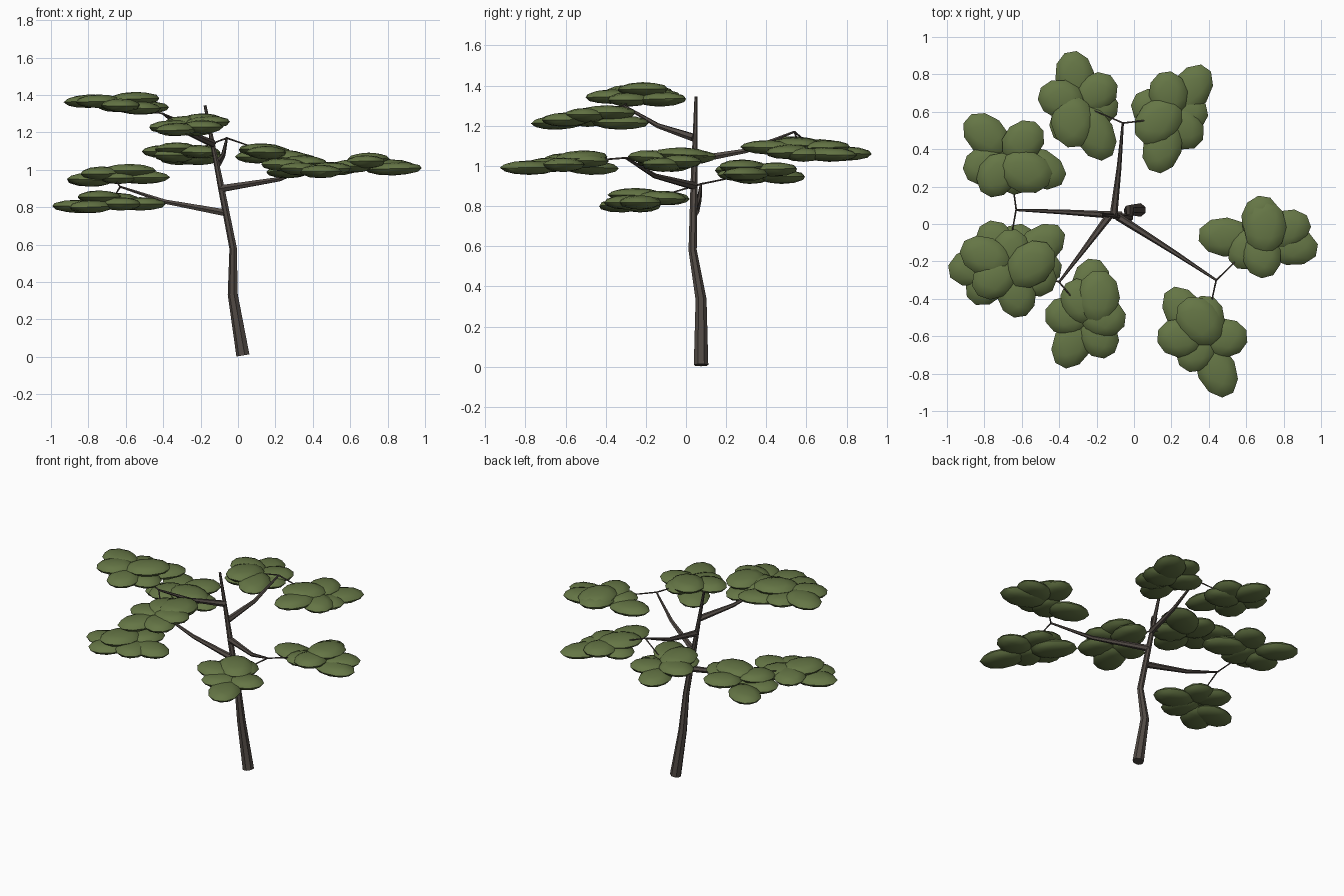
import bpy, bmesh, math, random
from mathutils import Vector, Matrix

if "Cube" in bpy.data.objects:
    bpy.data.objects.remove(bpy.data.objects["Cube"])

random.seed(4)


def material(name, color):
    m = bpy.data.materials.new(name)
    m.diffuse_color = (*color, 1)
    m.use_nodes = True
    m.node_tree.nodes["Principled BSDF"].inputs["Base Color"].default_value = m.diffuse_color
    return m


BARK = material("bark", (0.085, 0.07, 0.06))
LEAF = material("foliage", (0.13, 0.18, 0.06))


def finish(bm, name, mat, angle):
    bmesh.ops.recalc_face_normals(bm, faces=bm.faces)
    me = bpy.data.meshes.new(name)
    bm.to_mesh(me)
    bm.free()
    me.materials.append(mat)
    ob = bpy.data.objects.new(name, me)
    bpy.context.collection.objects.link(ob)
    bpy.ops.object.select_all(action='DESELECT')
    ob.select_set(True)
    bpy.context.view_layer.objects.active = ob
    bpy.ops.object.shade_smooth_by_angle(angle=math.radians(angle))
    return ob


def limb(name, points, radii, sides):
    """Tapered faceted tube through the points."""
    bm = bmesh.new()
    pts = [Vector(p) for p in points]
    rings = []
    for i, (p, r) in enumerate(zip(pts, radii)):
        d = (pts[min(i + 1, len(pts) - 1)] - pts[max(i - 1, 0)]).normalized()
        ref = Vector((0, 1, 0)) if abs(d.z) > 0.8 else Vector((0, 0, 1))
        u = d.cross(ref).normalized()
        v = d.cross(u)
        rings.append([bm.verts.new(p + r * (u * math.cos(a) + v * math.sin(a)))
                      for a in (2 * math.pi * k / sides for k in range(sides))])
    for a, b in zip(rings, rings[1:]):
        for k in range(sides):
            j = (k + 1) % sides
            bm.faces.new((a[k], a[j], b[j], b[k]))
    bm.faces.new(rings[0])
    bm.faces.new(rings[-1])
    return finish(bm, name, BARK, 30)


def blob(bm, centre, length, width, height, angle):
    """One flattened leaf pad pointing along the angle."""
    m = (Matrix.Translation(centre) @ Matrix.Rotation(angle, 4, 'Z')
         @ Matrix.Rotation(random.uniform(-0.05, 0.05), 4, 'Y')
         @ Matrix.Diagonal((length, width, height, 1)))
    bmesh.ops.create_icosphere(bm, subdivisions=2, radius=1, matrix=m)


def leaf_cluster(name, centre, tips, top):
    """Pads reaching out to (angle, reach) tips, plus one pad on top."""
    bm = bmesh.new()
    c = Vector(centre)
    for i, (deg, reach) in enumerate(tips):
        a = math.radians(deg)
        half = max(0.125, reach * 0.47)
        off = Vector((math.cos(a), math.sin(a), 0)) * (reach - half)
        off.z = (-0.024, 0.012, -0.01)[i % 3]
        blob(bm, c + off, half, 0.105, 0.036, a)
    blob(bm, c + Vector((*top, 0.026)), 0.145, 0.115, 0.036,
         math.atan2(top[1], top[0]) + 0.5)
    return finish(bm, name, LEAF, 35)


# Bent trunk
limb("trunk", [(0.028, 0.075, 0.008), (-0.027, 0.075, 0.335), (-0.025, 0.033, 0.58),
               (-0.09, 0.04, 0.91), (-0.176, 0.05, 1.345)],
     [0.037, 0.028, 0.021, 0.018, 0.008], 7)

# Branches: points from trunk to fork, each with two leaf clusters
branches = {
    "right": [(-0.088, 0.04, 0.90), (0.22, -0.155, 0.95), (0.44, -0.30, 1.04)],
    "front": [(-0.135, 0.04, 1.14), (-0.27, -0.14, 1.20), (-0.40, -0.31, 1.30)],
    "left": [(-0.065, 0.045, 0.77), (-0.39, 0.065, 0.83), (-0.63, 0.075, 0.91)],
    "back": [(-0.11, 0.04, 1.03), (-0.08, 0.30, 1.075), (-0.06, 0.54, 1.17)],
}
clusters = [
    ("right", (0.66, -0.085, 1.03), [(350, .33), (81, .24), (20, .30), (175, .32), (285, .21), (225, .19)], (.04, .07)),
    ("right", (0.37, -0.62, 1.015), [(124, .33), (85, .24), (5, .24), (294, .33), (175, .25), (237, .19)], (-.02, .10)),
    ("front", (-0.65, -0.235, 1.355), [(38, .34), (157, .30), (279, .27), (338, .25), (211, .24), (93, .21)], (.10, .02)),
    ("front", (-0.25, -0.49, 1.24), [(83, .31), (115, .21), (180, .23), (242, .31), (353, .21), (299, .25)], (.06, .10)),
    ("left", (-0.67, 0.37, 0.97), [(139, .30), (43, .23), (336, .33), (204, .26), (240, .25), (286, .22)], (.09, -.09)),
    ("left", (-0.68, -0.20, 0.828), [(190, .32), (120, .24), (350, .30), (228, .29), (60, .22), (300, .23)], (-.06, -.05)),
    ("back", (-0.29, 0.64, 1.085), [(100, .29), (165, .23), (35, .23), (353, .21), (297, .33), (240, .23)], (-.04, -.09)),
    ("back", (0.20, 0.57, 1.08), [(55, .33), (98, .25), (155, .23), (12, .20), (253, .31), (316, .21)], (-.07, -.02)),
]
for key, path in branches.items():
    limb(key + "_branch", path, [0.021, 0.013, 0.006], 6)

# Twigs and foliage pads
for i, (key, centre, tips, top) in enumerate(clusters):
    side = "ab"[i % 2]
    limb(f"{key}_twig_{side}", [branches[key][-1], centre], [0.005, 0.003], 5)
    leaf_cluster(f"{key}_leaf_cluster_{side}", centre, tips, top)
